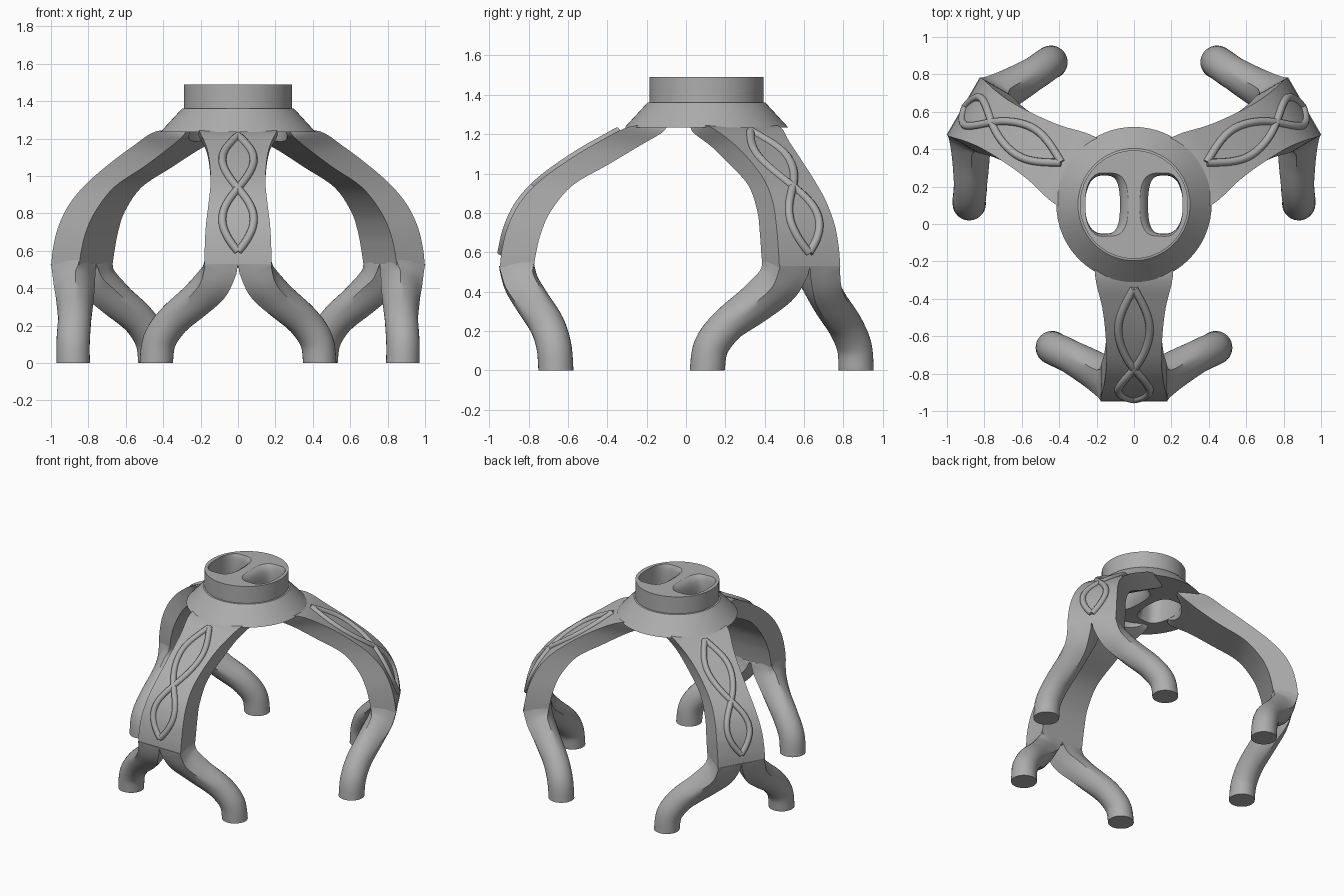
import bpy, bmesh, math
from mathutils import Vector

cube = bpy.data.objects.get("Cube")
if cube:
    bpy.data.objects.remove(cube, do_unlink=True)

grey = bpy.data.materials.new("matte_grey")
grey.use_nodes = True
colour = (0.42, 0.42, 0.42, 1)
grey.diffuse_color = colour
grey.node_tree.nodes["Principled BSDF"].inputs["Base Color"].default_value = colour

CENTRE = Vector((0, 0.104, 0))
ARMS = {"front": -90, "left": 30, "right": 150}


def loft(name, rings, angle=40):
    """Skin closed rings of points into a capped, smooth-shaded solid."""
    bm = bmesh.new()
    loops = [[bm.verts.new(p) for p in ring] for ring in rings]
    n = len(loops[0])
    for a, b in zip(loops, loops[1:]):
        for i in range(n):
            j = (i + 1) % n
            bm.faces.new((a[i], a[j], b[j], b[i]))
    bm.faces.new(loops[0])
    bm.faces.new(loops[-1])
    bmesh.ops.recalc_face_normals(bm, faces=bm.faces)
    mesh = bpy.data.meshes.new(name)
    bm.to_mesh(mesh)
    bm.free()
    mesh.materials.append(grey)
    obj = bpy.data.objects.new(name, mesh)
    bpy.context.collection.objects.link(obj)
    smooth(obj, angle)
    return obj


def activate(obj):
    bpy.ops.object.select_all(action="DESELECT")
    obj.select_set(True)
    bpy.context.view_layer.objects.active = obj


def smooth(obj, angle=40):
    activate(obj)
    bpy.ops.object.shade_smooth_by_angle(angle=math.radians(angle))


def cut(obj, cutter):
    mod = obj.modifiers.new("cut", "BOOLEAN")
    mod.operation, mod.solver, mod.object = "DIFFERENCE", "EXACT", cutter
    activate(obj)
    bpy.ops.object.modifier_apply(modifier=mod.name)
    smooth(obj)


def spline(points, u):
    """Catmull-Rom point at u in 0..1 along rows of numbers."""
    s = u * (len(points) - 1)
    i = min(int(s), len(points) - 2)
    t = s - i
    p = [Vector(points[max(0, min(len(points) - 1, i + k))]) for k in (-1, 0, 1, 2)]
    return 0.5 * (2 * p[1] + (p[2] - p[0]) * t
                  + (2 * p[0] - 5 * p[1] + 4 * p[2] - p[3]) * t ** 2
                  + (3 * p[1] - p[0] - 3 * p[2] + p[3]) * t ** 3)


def placer(degrees):
    """Map (sideways, radial, z) of one arm to world space."""
    a = math.radians(degrees)
    side = Vector((-math.sin(a), math.cos(a), 0))
    out = Vector((math.cos(a), math.sin(a), 0))
    return lambda p: CENTRE + side * p[0] + out * p[1] + Vector((0, 0, p[2]))


def sweep(path, radius, sides, square=lambda u: 0, level_ends=False):
    """Rings along a path; square(u) blends a circle towards a square."""
    rings, last = [], len(path) - 1
    for i, p in enumerate(path):
        t = (path[min(i + 1, last)] - path[max(i - 1, 0)]).normalized()
        if level_ends and i in (0, last):
            t = Vector((0, 0, -1))
        u = Vector((1, 0, 0))
        u = (u - t * u.dot(t)).normalized()
        w = t.cross(u)
        ring = []
        for k in range(sides):
            a = math.tau * k / sides
            c, s = math.cos(a), math.sin(a)
            grow = 1 + square(i / last) * (1 / max(abs(c), abs(s)) - 1)
            ring.append(p + (u * c + w * s) * radius * grow)
        rings.append(ring)
    return rings


def circle(r, z, sides=64):
    return [CENTRE + Vector((r * math.cos(math.tau * k / sides),
                             r * math.sin(math.tau * k / sides), z)) for k in range(sides)]


# Hub: flared skirt under a round collar
hub = loft("hub", [circle(0.415, 1.235), circle(0.30, 1.36), circle(0.29, 1.362),
                   circle(0.29, 1.49)], 25)

# Two D-shaped openings leave a rounded crossbar
for mirror in (1, -1):
    rings = []
    for z, flare in ((1.1, 1), (1.235, 1), (1.26, 0.5), (1.32, 0), (1.41, 0),
                     (1.45, 0.2), (1.475, 0.5), (1.49, 1), (1.6, 1)):
        ring = []
        for k in range(48):
            a = math.tau * k / 48
            c, s = math.cos(a), math.sin(a)
            inner = c < 0
            power = 0.5 if inner else 0.9
            x = math.copysign(abs(c) ** power, c) * (0.0925 + (0.045 * flare if inner else 0))
            y = math.copysign(abs(s) ** 0.8, s) * (0.155 + 0.015 * flare)
            ring.append(CENTRE + Vector((mirror * (0.1675 + x), y, z)))
        rings.append(ring)
    cutter = loft("opening_cutter", rings)
    cut(hub, cutter)
    bpy.data.objects.remove(cutter, do_unlink=True)

# Arm rows: outer radius, outer z, inner radius, inner z, half width
ARM = [(1.05, 0.52, 0.88, 0.51, 0.178), (1.04, 0.61, 0.865, 0.60, 0.178),
       (1.01, 0.73, 0.84, 0.70, 0.172), (0.95, 0.85, 0.79, 0.81, 0.158),
       (0.85, 0.96, 0.68, 0.94, 0.147), (0.70, 1.07, 0.50, 1.045, 0.152),
       (0.55, 1.16, 0.35, 1.135, 0.17), (0.39, 1.238, 0.23, 1.205, 0.207),
       (0.23, 1.245, 0.20, 1.24, 0.21)]
# Leg path: sideways, radial, z
LEG = [(0.089, 0.965, 0.53), (0.125, 0.94, 0.44), (0.22, 0.88, 0.34),
       (0.345, 0.81, 0.23), (0.42, 0.775, 0.12), (0.437, 0.765, 0)]

core = loft("core_cutter", [circle(0.262, 0.9), circle(0.262, 1.6)])
for label, degrees in ARMS.items():
    place = placer(degrees)

    # Arm: waisted strap arching out from the hub
    rings = []
    for i in range(41):
        ro, zo, ri, zi, w = spline([Vector(row) for row in ARM], i / 40)
        rings.append([place(p) for p in ((-w, ro, zo), (w, ro, zo), (w, ri, zi), (-w, ri, zi))])
    cut(loft(label + "_arm", rings), core)

    for name, m in (("a", 1), ("b", -1)):
        # Leg: square at the fork, round at the foot
        path = [spline(LEG, i / 30) for i in range(31)]
        rings = sweep([Vector((p.x * m, p.y, p.z)) for p in path], 0.089, 32,
                      lambda u: max(0, 1 - u * 1.7), True)
        loft(label + "_leg_" + name, [[place(p) for p in ring] for ring in rings], 45)

        # Braid strand: crosses its mirror image to form two pointed ovals
        strand = []
        for i in range(49):
            u = 0.11 + (0.83 - 0.11) * i / 48
            row = spline([Vector(r) for r in ARM], u)
            strand.append(Vector((m * 0.084 * math.sin(math.tau * i / 48), row[0], row[1])))
        rings = sweep(strand, 0.021, 10)
        loft(label + "_braid_" + name, [[place(p) for p in ring] for ring in rings], 60)
bpy.data.objects.remove(core, do_unlink=True)
